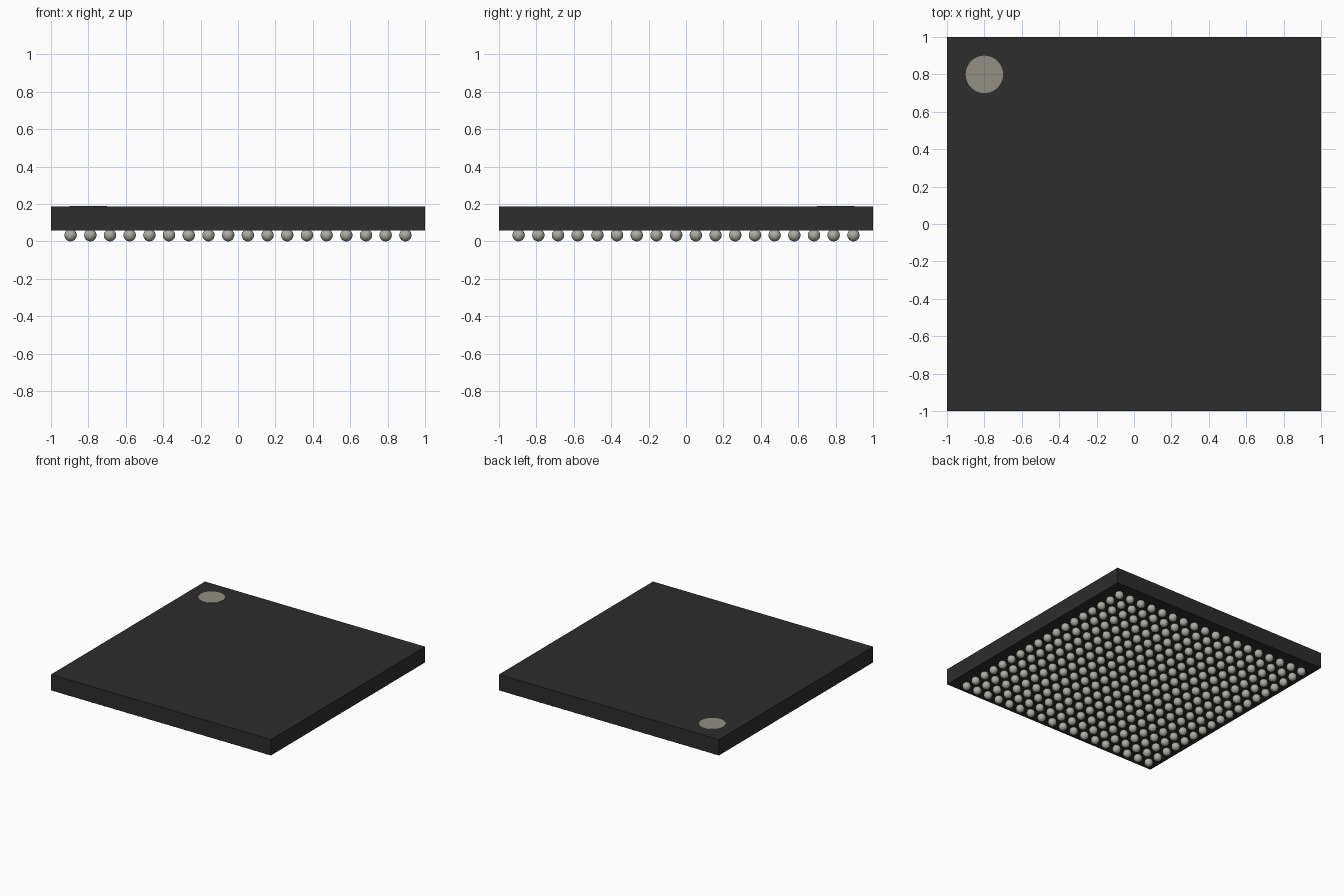
import bpy
import bmesh
from mathutils import Matrix, Vector

cube = bpy.data.objects.get("Cube")
if cube:
    bpy.data.objects.remove(cube, do_unlink=True)

BALLS = 18          # balls along each side
REACH = 0.895       # centre of the outermost balls
RADIUS = 0.033
BOTTOM, TOP = 0.057, 0.187


def material(name, colour):
    mat = bpy.data.materials.new(name)
    mat.use_nodes = True
    mat.diffuse_color = (*colour, 1)
    mat.node_tree.nodes["Principled BSDF"].inputs["Base Color"].default_value = (*colour, 1)
    return mat


def add_object(name, bm, mat):
    mesh = bpy.data.meshes.new(name)
    bm.to_mesh(mesh)
    bm.free()
    mesh.materials.append(mat)
    obj = bpy.data.objects.new(name, mesh)
    bpy.context.collection.objects.link(obj)
    return obj


black = material("black resin", (0.026, 0.026, 0.026))
label = material("pale marking", (0.29, 0.28, 0.23))
solder = material("grey solder", (0.42, 0.41, 0.37))

# Flat square package
bm = bmesh.new()
size = Matrix.Diagonal((2, 2, TOP - BOTTOM, 1))
bmesh.ops.create_cube(bm, size=1, matrix=Matrix.Translation((0, 0, (TOP + BOTTOM) / 2)) @ size)
add_object("package_body", bm, black)

# Round corner mark, a thin plate on the top
bm = bmesh.new()
bmesh.ops.create_cone(bm, cap_ends=True, segments=48, radius1=0.1, radius2=0.1, depth=0.004,
                      matrix=Matrix.Translation((-0.8, 0.8, TOP)))
add_object("corner_mark", bm, label)

# Grid of solder balls underneath: one ball repeated along x and y
bm = bmesh.new()
bmesh.ops.create_uvsphere(bm, u_segments=16, v_segments=12, radius=RADIUS)
for face in bm.faces:
    face.smooth = True
balls = add_object("solder_balls", bm, solder)
balls.location = (-REACH, -REACH, RADIUS)
pitch = 2 * REACH / (BALLS - 1)
for axis, step in (("columns", Vector((pitch, 0, 0))), ("rows", Vector((0, pitch, 0)))):
    array = balls.modifiers.new(axis, 'ARRAY')
    array.count = BALLS
    array.use_relative_offset = False
    array.use_constant_offset = True
    array.constant_offset_displace = step
